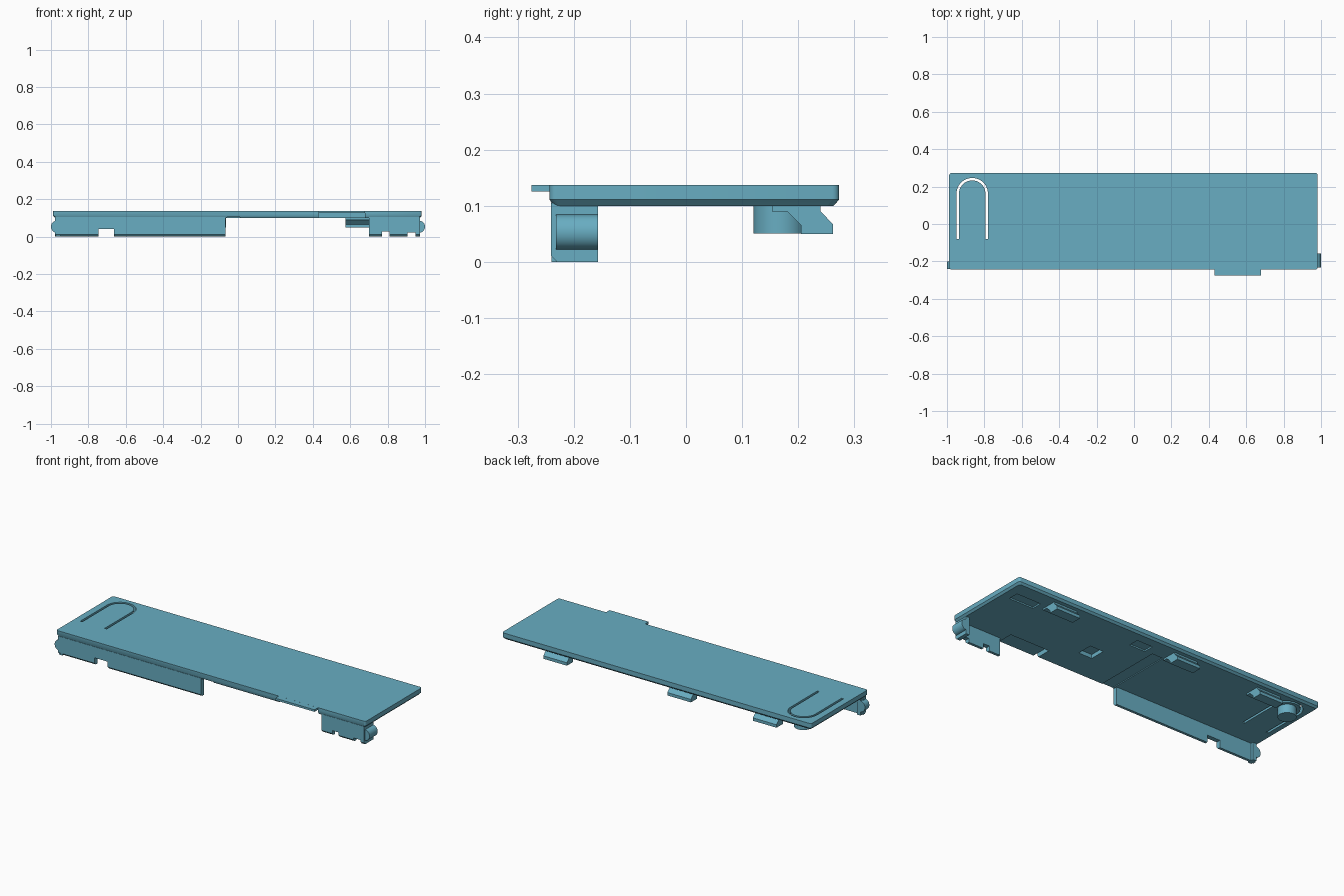
import bpy, bmesh, math

if "Cube" in bpy.data.objects:
    bpy.data.objects.remove(bpy.data.objects["Cube"])

mat = bpy.data.materials.new("teal_blue")
mat.diffuse_color = (0.14, 0.42, 0.54, 1)
mat.use_nodes = True
mat.node_tree.nodes["Principled BSDF"].inputs["Base Color"].default_value = mat.diffuse_color


def finish(name, bm):
    bmesh.ops.recalc_face_normals(bm, faces=bm.faces)
    me = bpy.data.meshes.new(name)
    bm.to_mesh(me)
    bm.free()
    me.materials.append(mat)
    ob = bpy.data.objects.new(name, me)
    bpy.context.collection.objects.link(ob)
    return ob


def loft(name, loops):
    """Closed solid through loops of equal length."""
    bm = bmesh.new()
    rings = [[bm.verts.new(p) for p in loop] for loop in loops]
    n = len(rings[0])
    for a, b in zip(rings, rings[1:]):
        for i in range(n):
            j = (i + 1) % n
            bm.faces.new((a[i], a[j], b[j], b[i]))
    bm.faces.new(rings[0])
    bm.faces.new(rings[-1])
    return finish(name, bm)


def prism(name, pts, axis, lo, hi):
    """Extrude a 2D outline along x, y or z."""
    put = {"x": lambda a, b, d: (d, a, b),
           "y": lambda a, b, d: (a, d, b),
           "z": lambda a, b, d: (a, b, d)}[axis]
    return loft(name, [[put(a, b, d) for a, b in pts] for d in (lo, hi)])


def box(name, x0, x1, y0, y1, z0, z1):
    return prism(name, [(x0, y0), (x1, y0), (x1, y1), (x0, y1)], "z", z0, z1)


def arc(cx, cy, rx, ry, a0, a1, n):
    return [(cx + rx * math.cos(math.radians(a0 + (a1 - a0) * i / n)),
             cy + ry * math.sin(math.radians(a0 + (a1 - a0) * i / n)))
            for i in range(n + 1)]


def rounded_rect(x0, x1, y0, y1, r):
    return (arc(x1 - r, y1 - r, r, r, 0, 90, 4) + arc(x0 + r, y1 - r, r, r, 90, 180, 4)
            + arc(x0 + r, y0 + r, r, r, 180, 270, 4) + arc(x1 - r, y0 + r, r, r, 270, 360, 4))


def cut(ob, cutter):
    m = ob.modifiers.new("cut", "BOOLEAN")
    m.operation, m.solver, m.object = "DIFFERENCE", "EXACT", cutter
    bpy.context.view_layer.objects.active = ob
    bpy.ops.object.modifier_apply(modifier=m.name)
    bpy.data.objects.remove(cutter)


# Cover plate with rounded corners and a bevelled underside
loops = []
for z, d in ((0.10, 0.01), (0.111, 0.0), (0.137, 0.0)):
    loops.append([(x, y, z) for x, y in
                  rounded_rect(-0.988 + d, 0.982 - d, -0.243 + d * 0.6, 0.273 - d, 0.012)])
plate = loft("cover_plate", loops)

# U-shaped spring slot cut through the plate
CX, CY = -0.865, 0.162
slot = ([(CX + 0.084, -0.08)] + arc(CX, CY, 0.084, 0.084, 0, 180, 24) + [(CX - 0.084, -0.08)]
        + [(CX - 0.071, -0.08)] + arc(CX, CY, 0.071, 0.071, 180, 0, 24) + [(CX + 0.071, -0.08)])
cut(plate, prism("slot_cutter", slot, "z", 0.05, 0.2))

# Pockets on the underside: x0, x1, y0, y1, roof height
for x0, x1, y0, y1, top in ((0.43, 0.68, -0.30, -0.155, 0.125),
                            (-0.06, 0.01, -0.30, 0.155, 0.105),
                            (0.765, 0.92, 0.12, 0.18, 0.108),
                            (0.055, 0.155, 0.15, 0.21, 0.108),
                            (0.215, 0.30, -0.075, 0.015, 0.122)):
    cut(plate, box("pocket_cutter", x0, x1, y0, y1, 0.05, top))

# Tongue sticking out at the front
box("front_tongue", 0.43, 0.68, -0.275, -0.235, 0.125, 0.1368)


# Front skirts with notches and a bevelled lower edge
def skirt(name, pts, y0, y1):
    ob = prism(name, pts, "y", y0, y1)
    bm = bmesh.new()
    bm.from_mesh(ob.data)
    edges = [e for e in bm.edges
             if all(v.co.z < 0.001 and abs(v.co.y - y0) < 1e-4 for v in e.verts)]
    bmesh.ops.bevel(bm, geom=edges, offset=0.011, segments=1, affect="EDGES")
    bm.to_mesh(ob.data)
    bm.free()


skirt("left_skirt", [(-0.978, 0.105), (-0.978, 0), (-0.745, 0), (-0.745, 0.042),
                     (-0.662, 0.042), (-0.662, 0), (-0.067, 0), (-0.067, 0.105)],
      -0.241, -0.215)
skirt("right_skirt", [(0.70, 0.105), (0.70, 0), (0.77, 0), (0.77, 0.028), (0.81, 0.028),
                      (0.81, 0), (0.905, 0), (0.905, 0.022), (0.95, 0.022), (0.95, 0),
                      (0.972, 0), (0.972, 0.105)], -0.241, -0.215)


# End latches with a rounded nose
def latch(name, s, y0, y1):
    nose = arc(0.972, 0.053, 0.028, 0.031, -90, 90, 12)
    pts = [(0.95, 0), (0.972, 0)] + nose + [(0.972, 0.105), (0.95, 0.105)]
    prism(name, [(s * x, z) for x, z in pts], "y", y0, y1)


latch("left_latch", -1, -0.24, -0.20)
latch("right_latch", 1, -0.232, -0.157)

# Back hooks
HOOK = [(0.153, 0.102), (0.153, 0.09), (0.18, 0.09), (0.205, 0.065), (0.205, 0.05),
        (0.262, 0.05), (0.262, 0.067), (0.24, 0.09), (0.24, 0.102)]
for i, x in enumerate((0.65, -0.14, -0.685)):
    prism(f"back_hook_{i + 1}", HOOK, "x", x - 0.075, x + 0.075)

# Round button below the spring tab
prism("tab_button", arc(CX, 0.168, 0.048, 0.048, 0, 345, 23), "z", 0.051, 0.102)

# Smooth the rounded parts, keep edges crisp
bpy.ops.object.select_all(action="SELECT")
bpy.context.view_layer.objects.active = plate
bpy.ops.object.shade_smooth_by_angle(angle=math.radians(30))
